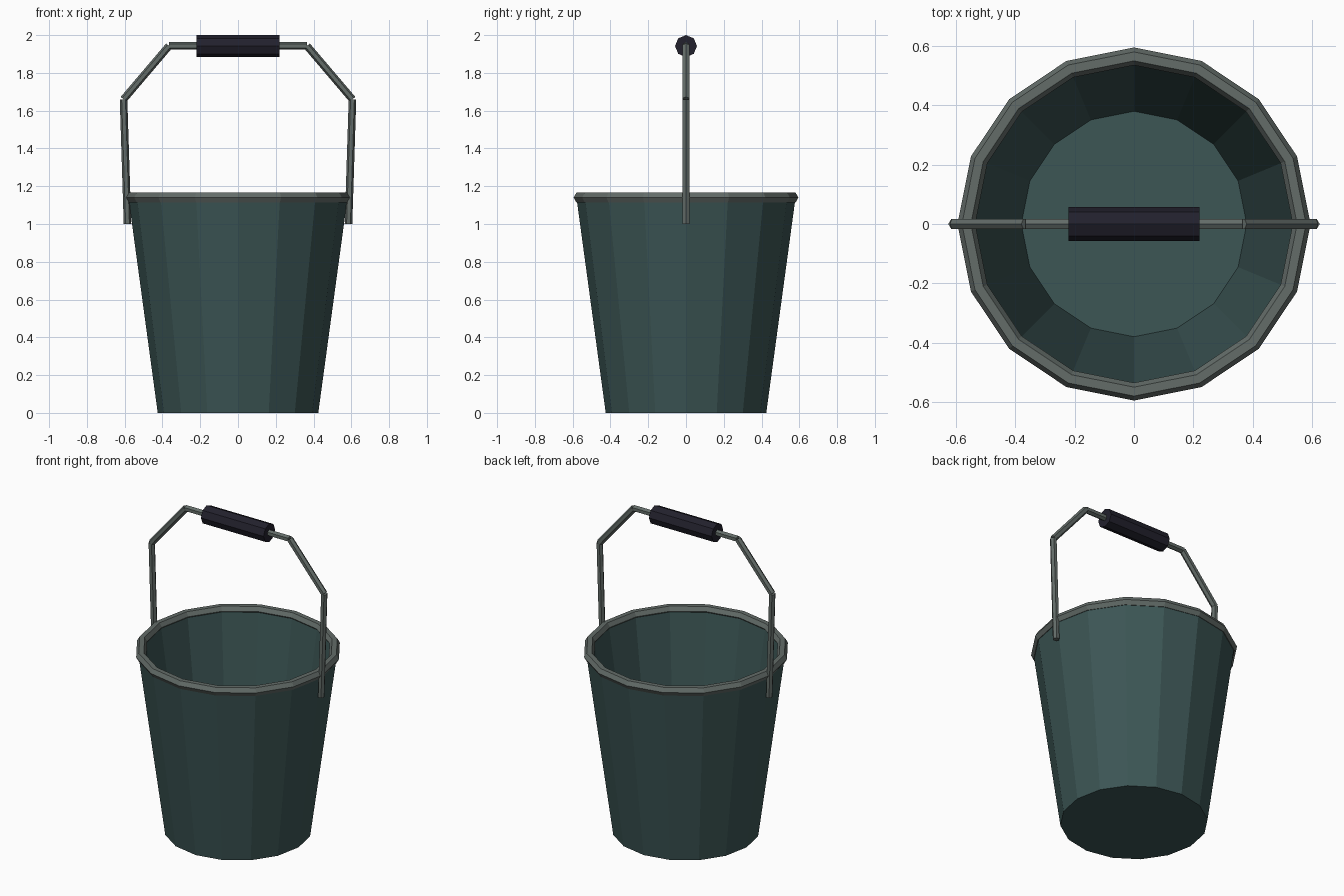
import bpy, bmesh, math
from mathutils import Vector, Matrix

if "Cube" in bpy.data.objects:
    bpy.data.objects.remove(bpy.data.objects["Cube"])

SIDES = 16


def material(name, rgb):
    m = bpy.data.materials.new(name)
    m.diffuse_color = (*rgb, 1)
    m.use_nodes = True
    m.node_tree.nodes["Principled BSDF"].inputs["Base Color"].default_value = m.diffuse_color
    return m


TEAL = material("dark teal", (0.045, 0.092, 0.090))
METAL = material("grey metal", (0.125, 0.150, 0.140))
BLACK = material("blue black", (0.016, 0.015, 0.026))


def finish(name, bm, mat):
    bmesh.ops.recalc_face_normals(bm, faces=bm.faces[:])
    me = bpy.data.meshes.new(name)
    bm.to_mesh(me)
    bm.free()
    me.materials.append(mat)
    ob = bpy.data.objects.new(name, me)
    bpy.context.collection.objects.link(ob)
    return ob


def lathe(name, profile, mat, closed):
    """Revolve an (r, z) profile; closed joins last to first, else caps both ends."""
    bm = bmesh.new()
    rings = []
    for r, z in profile:
        rings.append([bm.verts.new((r * math.cos(2 * math.pi * i / SIDES),
                                    r * math.sin(2 * math.pi * i / SIDES), z))
                      for i in range(SIDES)])
    pairs = list(zip(rings, rings[1:]))
    if closed:
        pairs.append((rings[-1], rings[0]))
    else:
        bm.faces.new(rings[0])
        bm.faces.new(rings[-1])
    for a, b in pairs:
        for i in range(SIDES):
            j = (i + 1) % SIDES
            bm.faces.new((a[i], a[j], b[j], b[i]))
    return finish(name, bm, mat)


def rod(name, p, q, radius, sides, mat):
    """Capped prism from p to q in the XZ plane, with a corner facing y."""
    p, q = Vector(p), Vector(q)
    x = (q - p).normalized()
    y = Vector((0, 1, 0))
    basis = Matrix((y, x.cross(y), x)).transposed().to_4x4()
    bm = bmesh.new()
    bmesh.ops.create_cone(bm, cap_ends=True, segments=sides, radius1=radius,
                          radius2=radius, depth=(q - p).length,
                          matrix=Matrix.Translation((p + q) / 2) @ basis
                          @ Matrix.Rotation(math.pi / 2, 4, 'Z')
                          @ Matrix.Rotation(math.pi / 2, 4, 'Z'))
    return finish(name, bm, mat)


# Bucket body: outer wall, lip, inner wall and floor
lathe("bucket_body", [(0.425, 0), (0.58, 1.14), (0.54, 1.14), (0.38, 0.05)], TEAL, False)

# Rolled rim with a hexagonal section
rim = [(0.565 + 0.03 * math.cos(k * math.pi / 3), 1.14 + 0.03 * math.sin(k * math.pi / 3))
       for k in range(6)]
lathe("rim", rim, METAL, True)

# Bail handle from straight rods
for s, side in ((-1, "left"), (1, "right")):
    rod(f"handle_upright_{side}", (s * 0.585, 0, 1.0), (s * 0.606, 0, 1.66), 0.02, 6, METAL)
    rod(f"handle_slope_{side}", (s * 0.606, 0, 1.66), (s * 0.365, 0, 1.943), 0.02, 6, METAL)
rod("handle_top", (-0.365, 0, 1.943), (0.365, 0, 1.943), 0.02, 6, METAL)

# Hand grip
rod("grip", (-0.22, 0, 1.942), (0.22, 0, 1.942), 0.058, 8, BLACK)
